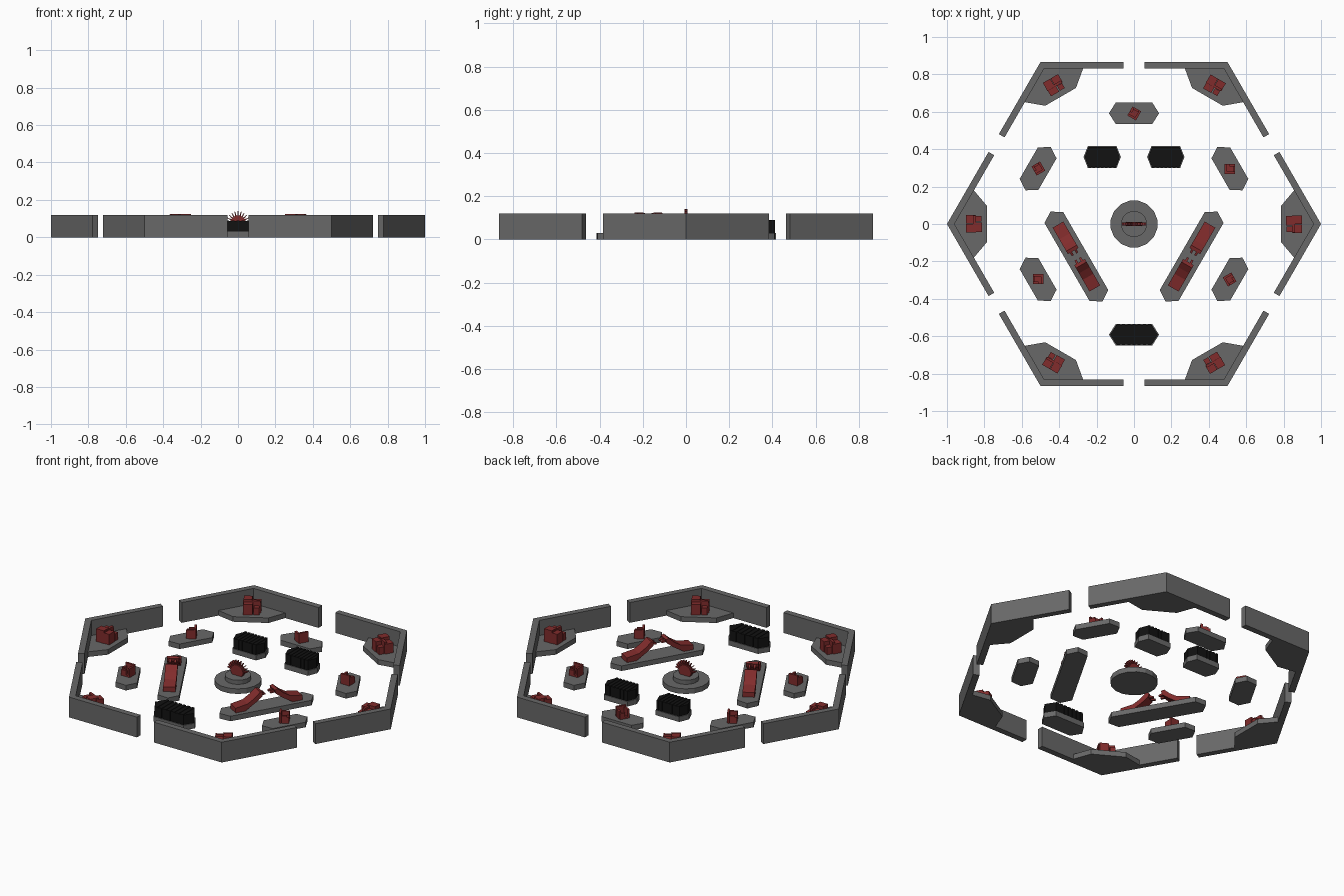
import bpy, bmesh
from math import sin, cos, pi, radians
from mathutils import Matrix, Vector

if "Cube" in bpy.data.objects:
    bpy.data.objects.remove(bpy.data.objects["Cube"])


def material(name, rgb):
    m = bpy.data.materials.new(name)
    m.diffuse_color = (*rgb, 1)
    m.use_nodes = True
    m.node_tree.nodes["Principled BSDF"].inputs["Base Color"].default_value = m.diffuse_color
    return m


STONE = material("stone_grey", (0.14, 0.14, 0.14))
RED = material("dark_red", (0.22, 0.025, 0.025))
BLACK = material("black", (0.006, 0.006, 0.006))


def place(x, y, deg):
    return Matrix.Translation((x, y, 0)) @ Matrix.Rotation(radians(deg), 4, 'Z')


def finish(name, bm, mat, mtx):
    bmesh.ops.recalc_face_normals(bm, faces=bm.faces[:])
    me = bpy.data.meshes.new(name)
    bm.to_mesh(me)
    bm.free()
    me.materials.append(mat)
    ob = bpy.data.objects.new(name, me)
    ob.matrix_world = mtx
    bpy.context.collection.objects.link(ob)
    return ob


def add_prism(bm, pts, vec):
    """Extrude a closed 3D outline along a vector."""
    f = bm.faces.new([bm.verts.new(p) for p in pts])
    ext = bmesh.ops.extrude_face_region(bm, geom=[f])["geom"]
    bmesh.ops.translate(bm, vec=vec, verts=[v for v in ext if isinstance(v, bmesh.types.BMVert)])


def slab(name, pts, z0, z1, mat, mtx):
    bm = bmesh.new()
    add_prism(bm, [(x, y, z0) for x, y in pts], (0, 0, z1 - z0))
    return finish(name, bm, mat, mtx)


def boxes(name, specs, mat, mtx):
    """Boxes given as (x, y, width, depth, bottom, top)."""
    bm = bmesh.new()
    for x, y, w, d, z0, z1 in specs:
        bmesh.ops.create_cube(bm, size=1, matrix=Matrix.Translation((x, y, (z0 + z1) / 2))
                              @ Matrix.Diagonal((w, d, z1 - z0, 1)))
    return finish(name, bm, mat, mtx)


def hexpad(tip, shoulder, half):
    return [(-tip, 0), (-shoulder, -half), (shoulder, -half),
            (tip, 0), (shoulder, half), (-shoulder, half)]


PAD = 0.03      # height of every low base
WALL = 0.12

# outer wall corners, their platforms and the large ruins on them
arm = 0.445
ax, ay = 1 - arm * 0.5, arm * 0.866
tx, ty = 0.035 * 0.866, 0.035 * 0.5
corner = [(1, 0), (ax, ay), (ax - tx, ay - ty), (0.96, 0), (ax - tx, -ay + ty), (ax, -ay)]
platform = [(0.97, 0), (0.862, 0.187), (0.785, 0.095), (0.785, -0.095), (0.862, -0.187)]
for i in range(6):
    m = place(0, 0, 60 * i)
    slab(f"wall_corner_{i}", corner, 0, WALL, STONE, m)
    slab(f"corner_platform_{i}", platform, 0, PAD, STONE, m)
    boxes(f"large_ruin_{i}", [
        (0.872, 0.022, 0.05, 0.046, PAD, 0.105),
        (0.832, 0.018, 0.038, 0.05, PAD, 0.092),
        (0.872, -0.026, 0.05, 0.046, PAD, 0.088),
        (0.83, -0.028, 0.03, 0.03, PAD, 0.072),
        (0.853, 0.0, 0.014, 0.092, PAD, 0.1)], RED, m)


# black block with fine ribs, standing on its own base
def black_block(name, tip, shoulder, half, mtx):
    slab(name + "_base", hexpad(tip, shoulder, half), 0, PAD, STONE, mtx)
    slab(name, hexpad(tip - 0.006, shoulder - 0.003, half - 0.005), PAD, 0.087, BLACK, mtx)
    n = 7
    step = 2 * shoulder / n
    boxes(name + "_ribs", [(-shoulder + step * (k + 0.5), 0, step * 0.6, 2 * half - 0.006, PAD, 0.09)
                           for k in range(n)], BLACK, mtx)


# ring of six hexagonal pads: five ruins, one black block at the front
for i in range(6):
    a = 30 + 60 * i
    cx, cy = 0.592 * cos(radians(a)), 0.592 * sin(radians(a))
    m = place(cx, cy, a + 90)
    if a == 270:
        black_block("front_block", 0.134, 0.097, 0.058, m)
        continue
    slab(f"ring_pad_{i}", hexpad(0.134, 0.097, 0.058), 0, PAD, STONE, m)
    boxes(f"small_ruin_{i}", [
        (0, -0.022, 0.056, 0.012, PAD, 0.09),
        (-0.022, 0.0, 0.012, 0.05, PAD, 0.082),
        (0.012, 0.018, 0.03, 0.014, PAD, 0.065),
        (0.022, 0.0, 0.012, 0.03, PAD, 0.074),
        (0, 0, 0.05, 0.05, PAD, 0.04)], RED, place(cx, cy, a - 30 * (1 + 2 * i)) @
        Matrix.Rotation(radians(60 * i), 4, 'Z'))

# left and right: rear black blocks, long pads and broken bridges
ramp = [(0.197, PAD), (0.197, 0.058), (0.125, 0.07), (0.085, 0.095), (0.052, 0.125),
        (0.034, 0.12), (0.04, 0.098), (0.075, 0.07), (0.115, 0.045), (0.14, PAD)]
for side, s in (("left", -1), ("right", 1)):
    black_block(f"rear_block_{side}", 0.1, 0.077, 0.058, place(0.17 * s, 0.358, 0))
    m = place(0.308 * s, -0.174, 60 * s)
    slab(f"long_pad_{side}", hexpad(0.278, 0.24, 0.058), 0, PAD, STONE, m)
    bm = bmesh.new()
    for e in (-1, 1):
        add_prism(bm, [(e * x, -0.033, z) for x, z in ramp], (0, 0.066, 0))
        for y in (-0.02, 0.008):      # splintered ends reaching into the gap
            add_prism(bm, [(e * x, y, z) for x, z in
                           ((0.045, 0.118), (0.014, 0.105), (0.016, 0.098), (0.045, 0.1))],
                      (0, 0.012, 0))
    finish(f"broken_bridge_{side}", bm, RED, m)

# central stepped plinth
for name, r, z0, z1 in (("plinth_base", 0.127, 0, PAD), ("plinth_step", 0.07, PAD, 0.055)):
    slab(name, [(r * cos(2 * pi * k / 16 + pi / 16), r * sin(2 * pi * k / 16 + pi / 16))
                for k in range(16)], z0, z1, STONE, Matrix())

# spiked half wheel on the plinth
bm = bmesh.new()
zc = 0.074
rim = [(0.042 * cos(pi * k / 12), -0.012, zc + 0.042 * sin(pi * k / 12)) for k in range(13)]
add_prism(bm, [(0.03, -0.012, 0.055)] + rim + [(-0.03, -0.012, 0.055)], (0, 0.024, 0))
for k in range(11):
    a = pi * (k + 0.8) / 11.6
    d, t = Vector((cos(a), 0, sin(a))), Vector((-sin(a), 0, cos(a)))
    c = Vector((0, -0.008, zc))
    add_prism(bm, [c + d * 0.036 - t * 0.004, c + d * 0.066 - t * 0.0015,
                   c + d * 0.066 + t * 0.0015, c + d * 0.036 + t * 0.004], (0, 0.016, 0))
finish("spiked_half_wheel", bm, RED, Matrix())
